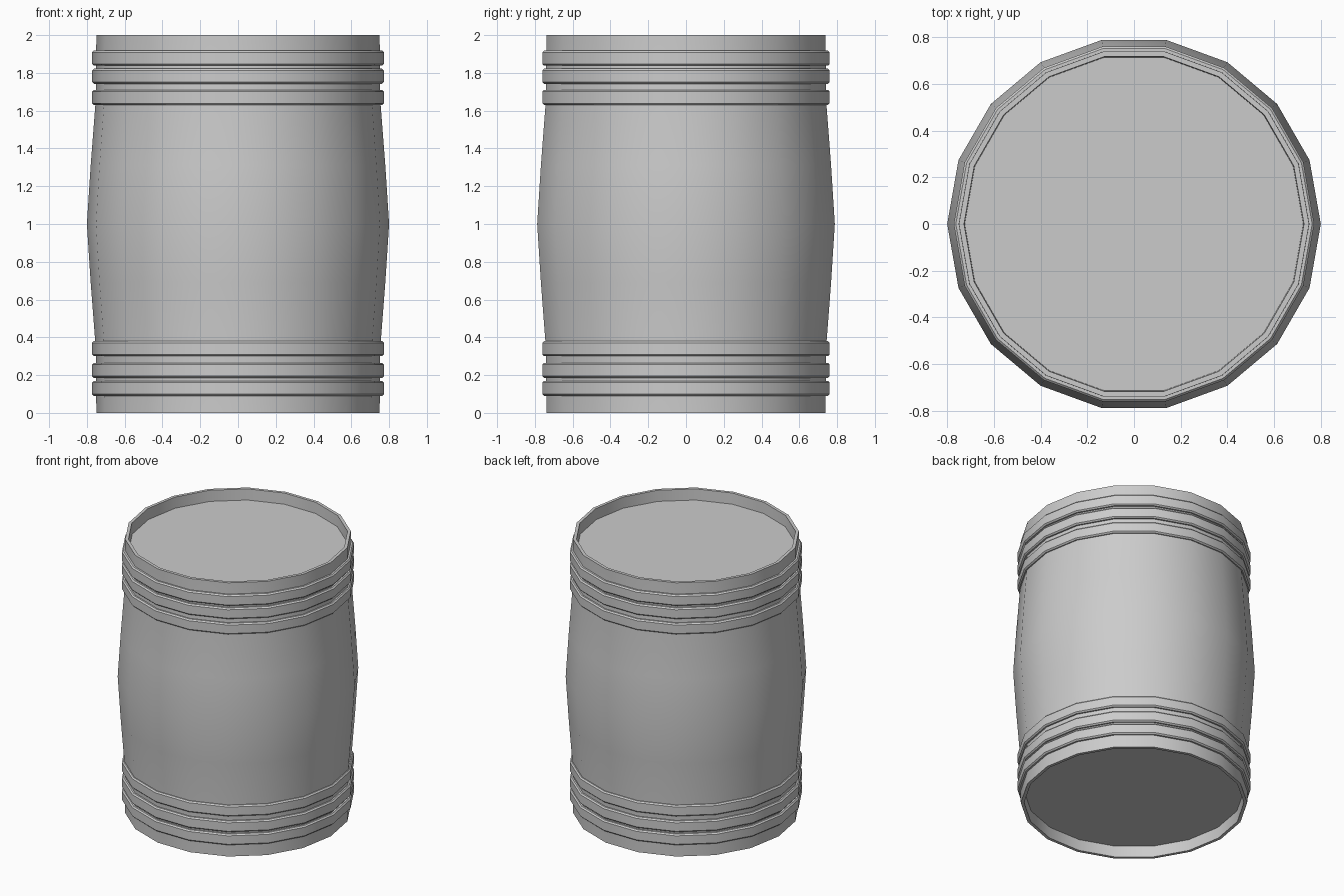
import bpy, bmesh, math

if "Cube" in bpy.data.objects:
    bpy.data.objects.remove(bpy.data.objects["Cube"])

SIDES = 18


def lathe(name, profile, closed=False, angle=35):
    """Revolve (radius, z) points about z; radius 0 becomes a single pole."""
    bm = bmesh.new()
    rings = []
    for r, z in profile:
        if r == 0:
            rings.append([bm.verts.new((0, 0, z))] * SIDES)
        else:
            rings.append([bm.verts.new((r * math.cos(math.tau * i / SIDES),
                                        r * math.sin(math.tau * i / SIDES), z))
                          for i in range(SIDES)])
    pairs = list(zip(rings, rings[1:]))
    if closed:
        pairs.append((rings[-1], rings[0]))
    for a, b in pairs:
        for i in range(SIDES):
            j = (i + 1) % SIDES
            quad = list(dict.fromkeys((a[i], a[j], b[j], b[i])))
            bm.faces.new(quad)
    bmesh.ops.recalc_face_normals(bm, faces=bm.faces)
    mesh = bpy.data.meshes.new(name)
    bm.to_mesh(mesh)
    bm.free()
    obj = bpy.data.objects.new(name, mesh)
    bpy.context.collection.objects.link(obj)
    bpy.ops.object.select_all(action='DESELECT')
    obj.select_set(True)
    bpy.context.view_layer.objects.active = obj
    bpy.ops.object.shade_smooth_by_angle(angle=math.radians(angle))
    return obj


# Bulging body with recessed flat ends, mirrored about mid height
half = [(0, 0.08), (0.725, 0.08), (0.728, 0.0), (0.75, 0.0),
        (0.753, 0.34), (0.78, 0.69)]
body = half + [(0.8, 1.0)] + [(r, 2 - z) for r, z in reversed(half)]
lathe("barrel_body", body)

# Chamfered hoops, three near each end
HOOP_H, R_IN, R_OUT, C = 0.08, 0.735, 0.772, 0.009
for n, z in enumerate((0.09, 0.185, 0.30, 1.63, 1.742, 1.838)):
    t = z + HOOP_H
    lathe(f"hoop_{n + 1}",
          [(R_IN, z), (R_OUT - C, z), (R_OUT, z + C),
           (R_OUT, t - C), (R_OUT - C, t), (R_IN, t)], closed=True)
